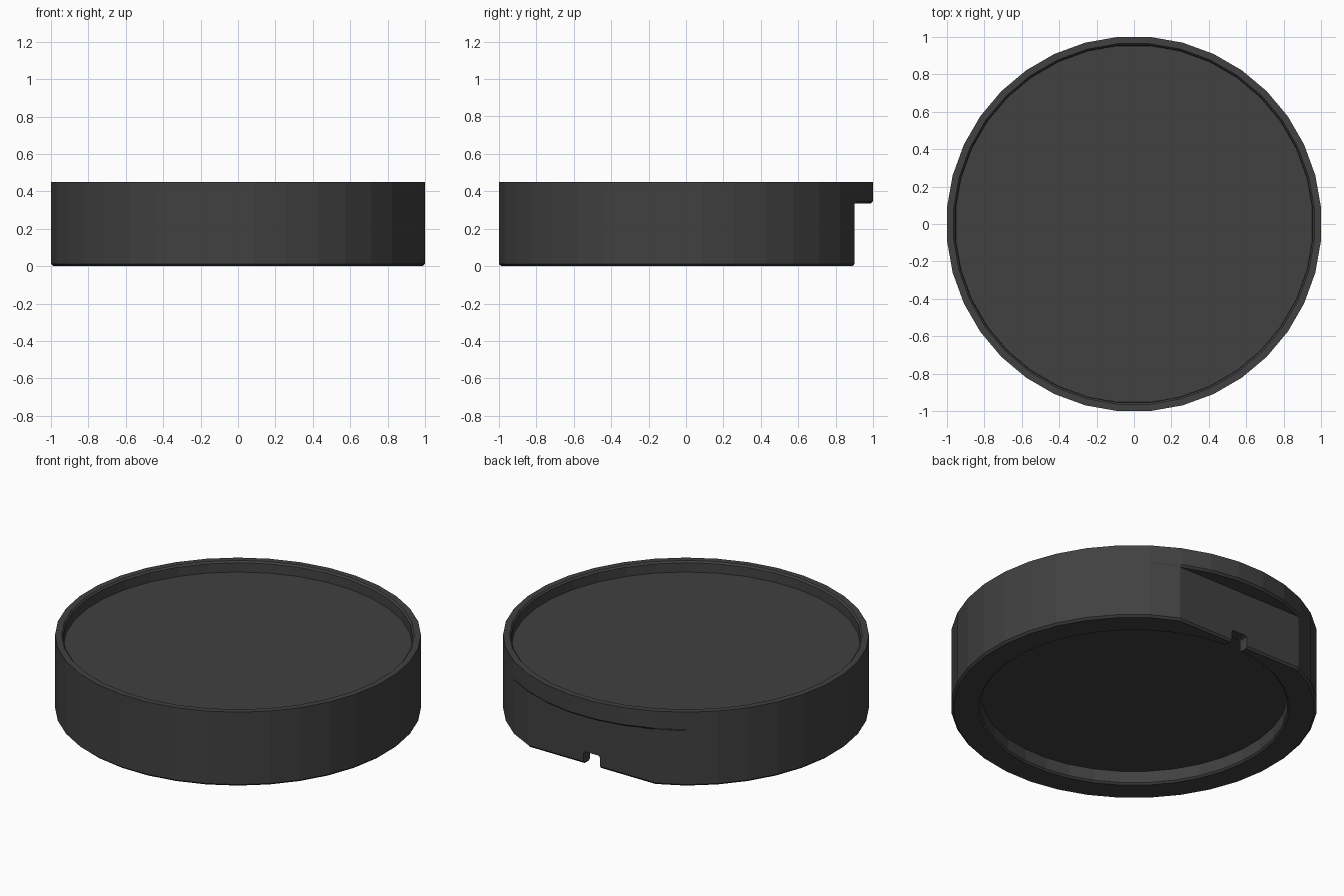
import bpy, bmesh, math

if "Cube" in bpy.data.objects:
    bpy.data.objects.remove(bpy.data.objects["Cube"])

N = 36            # sides of the round body
R = 1 / math.cos(math.pi / N)   # flats touch +-1
FLAT = 0.90       # y of the flat cut in the back

mat = bpy.data.materials.new("dark_grey")
mat.diffuse_color = (0.052, 0.052, 0.052, 1)
mat.use_nodes = True
mat.node_tree.nodes["Principled BSDF"].inputs["Base Color"].default_value = mat.diffuse_color


def make_object(name, bm):
    bmesh.ops.recalc_face_normals(bm, faces=bm.faces)
    me = bpy.data.meshes.new(name)
    bm.to_mesh(me)
    bm.free()
    ob = bpy.data.objects.new(name, me)
    bpy.context.collection.objects.link(ob)
    return ob


def ring(bm, r, z, y_max=9.0, lip=1.0):
    """Polygon ring clipped at y_max; lip shrinks only the part behind the flat."""
    verts = []
    for i in range(N):
        a = 2 * math.pi * (i + 0.5) / N
        x, y = R * r * math.cos(a), R * r * math.sin(a)
        if y > FLAT and lip < 1:
            x, y = x * lip, max(y * lip, FLAT)
        verts.append(bm.verts.new((x, min(y, y_max), z)))
    return verts


# Dish body: bottom recess, flat back, overhanging lip, top recess
bm = bmesh.new()
rings = [
    ring(bm, 0.838, 0.080),
    ring(bm, 0.840, 0.010),
    ring(bm, 0.850, 0.000),
    ring(bm, 0.987, 0.000, FLAT - 0.01),
    ring(bm, 1.0, 0.012, FLAT),
    ring(bm, 1.0, 0.335, FLAT),
    ring(bm, 1.0, 0.335, lip=0.988),
    ring(bm, 1.0, 0.347),
    ring(bm, 1.0, 0.450),
    ring(bm, 0.964, 0.450),
    ring(bm, 0.955, 0.440),
    ring(bm, 0.953, 0.385),
]
for a, b in zip(rings, rings[1:]):
    for i in range(N):
        j = (i + 1) % N
        bm.faces.new((a[i], a[j], b[j], b[i]))
bm.faces.new(rings[0])
bm.faces.new(rings[-1])
bmesh.ops.remove_doubles(bm, verts=bm.verts, dist=1e-5)
bmesh.ops.dissolve_degenerate(bm, edges=bm.edges, dist=1e-5)
body = make_object("dish_body", bm)
body.data.materials.append(mat)

# Cable notch through the rear wall, with rounded upper corners
bm = bmesh.new()
bmesh.ops.create_cube(bm, size=1)
for v in bm.verts:
    v.co = (v.co.x * 0.11, 0.88 + v.co.y * 0.16, 0.0125 + v.co.z * 0.125)
top_edges = [e for e in bm.edges
             if all(v.co.z > 0.05 for v in e.verts)
             and abs(e.verts[0].co.x - e.verts[1].co.x) < 1e-4]
bmesh.ops.bevel(bm, geom=top_edges, offset=0.015, segments=2, profile=0.5,
                affect='EDGES')
cutter = make_object("notch_cutter", bm)
cutter.hide_render = True
cutter.hide_set(True)

cut = body.modifiers.new("notch", 'BOOLEAN')
cut.operation = 'DIFFERENCE'
cut.solver = 'EXACT'
cut.object = cutter

# Bake the notch and drop the cutter
bpy.context.view_layer.objects.active = body
body.select_set(True)
bpy.ops.object.modifier_apply(modifier=cut.name)
bpy.data.objects.remove(cutter)
